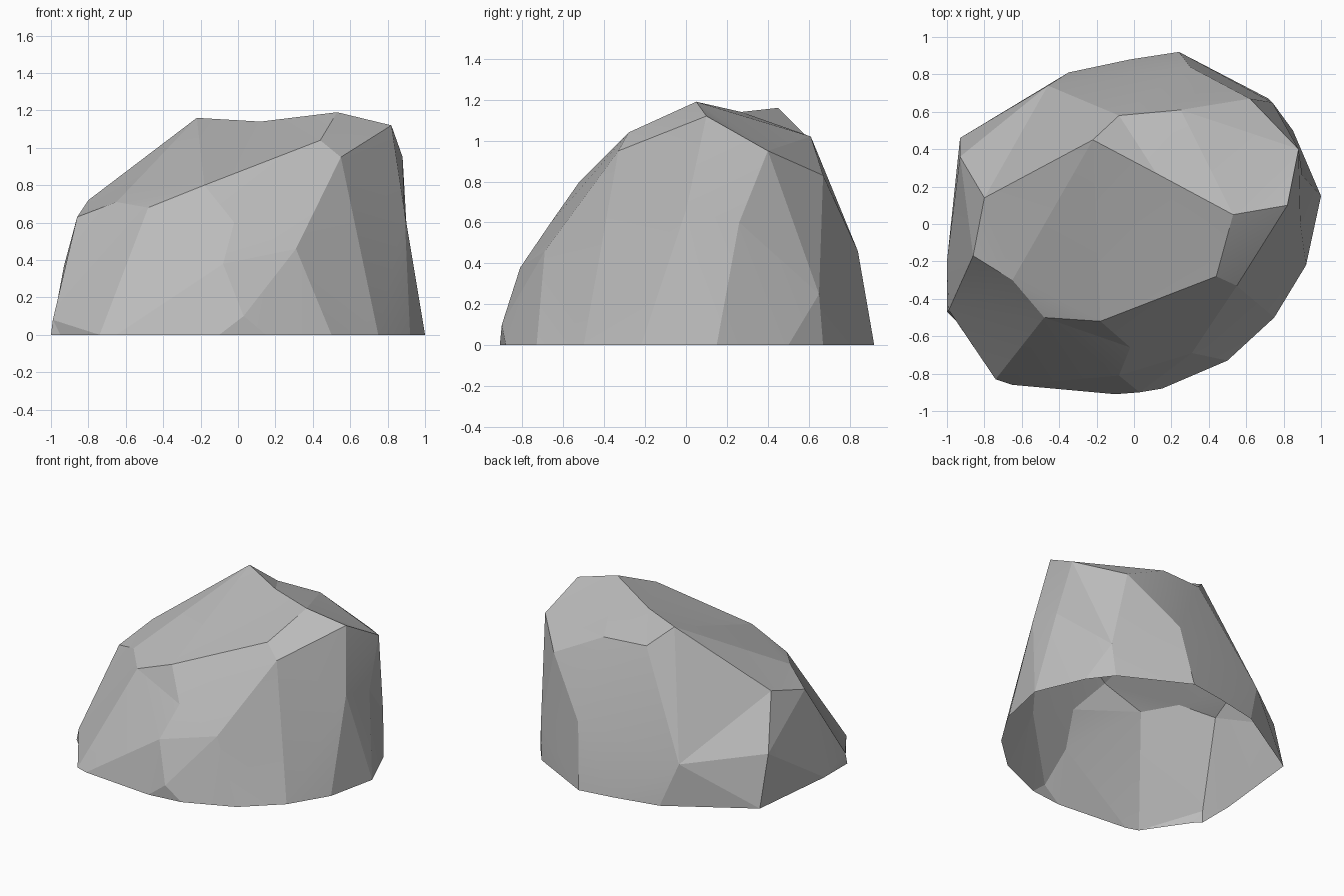
import bpy
import bmesh
from mathutils import Vector

default_cube = bpy.data.objects.get("Cube")
if default_cube:
    bpy.data.objects.remove(default_cube, do_unlink=True)


def make_material(name, colour):
    material = bpy.data.materials.new(name)
    material.use_nodes = True
    material.diffuse_color = colour
    shader = material.node_tree.nodes["Principled BSDF"]
    shader.inputs["Base Color"].default_value = colour
    shader.inputs["Roughness"].default_value = 0.9
    return material


def wrap_star_shape(corners, centre, flatten):
    """Triangulate corners around a centre, so shallow dents survive the hull."""
    mesh_builder = bmesh.new()
    original_place = {}
    for corner in corners:
        offset = Vector(corner) - centre
        vertex = mesh_builder.verts.new(offset / offset.length ** flatten)
        original_place[vertex] = Vector(corner)
    bmesh.ops.convex_hull(mesh_builder, input=list(mesh_builder.verts))
    for vertex, place in original_place.items():
        vertex.co = place
    return mesh_builder


# Footprint of the boulder on the ground
footprint = [
    (-1, -.47), (-.95, -.52), (-.74, -.83), (-.65, -.86), (-.1, -.91),
    (.15, -.88), (.5, -.73), (.75, -.5), (.92, -.22), (1, .15), (.85, .5),
    (.72, .67), (.24, .92), (-.02, .88), (-.35, .81), (-.93, .46), (-1, -.2),
]

# Chipped corners around the flanks
flanks = [
    (.03, -.9, .1), (.31, -.69, .46), (-.08, -.81, .38), (-.02, -.66, .6),
    (-.99, -.46, .08), (-.86, -.17, .63), (.9, .26, .6), (.3, .84, .46),
    (-.46, .74, .31), (.89, 0, .66), (.74, .65, .25), (-.93, .36, .37),
]

# Shoulder where the flanks turn into the sloping top
shoulder = [
    (-.48, -.5, .68), (-.65, -.3, .71), (-.18, -.52, .8), (.44, -.28, 1.04),
    (.55, -.33, .95), (.88, .4, .95), (.62, .67, .83), (-.8, .14, .72),
    (-.08, .58, 1.03), (.25, .61, 1.02),
]

# Crest along the top
crest = [(-.22, .45, 1.16), (.12, .27, 1.14), (.53, .05, 1.19), (.82, .1, 1.12)]

corners = [(x, y, 0) for x, y in footprint] + flanks + shoulder + crest
builder = wrap_star_shape(corners, Vector((0, 0, .4)), flatten=.8)

# Leave the underside open
underside = [face for face in builder.faces
             if all(vertex.co.z < .001 for vertex in face.verts)]
bmesh.ops.delete(builder, geom=underside, context="FACES")
bmesh.ops.recalc_face_normals(builder, faces=list(builder.faces))

# Make sure the shell faces outwards
highest_face = max(builder.faces, key=lambda face: face.calc_center_median().z)
if highest_face.normal.z < 0:
    bmesh.ops.reverse_faces(builder, faces=list(builder.faces))

boulder_mesh = bpy.data.meshes.new("boulder")
builder.to_mesh(boulder_mesh)
builder.free()
boulder_mesh.materials.append(make_material("stone grey", (.5, .5, .5, 1)))

boulder = bpy.data.objects.new("boulder", boulder_mesh)
bpy.context.collection.objects.link(boulder)

# Soften only the faintest creases and keep the chiselled facets
bpy.ops.object.select_all(action="DESELECT")
boulder.select_set(True)
bpy.context.view_layer.objects.active = boulder
bpy.ops.object.shade_smooth_by_angle(angle=.18)
